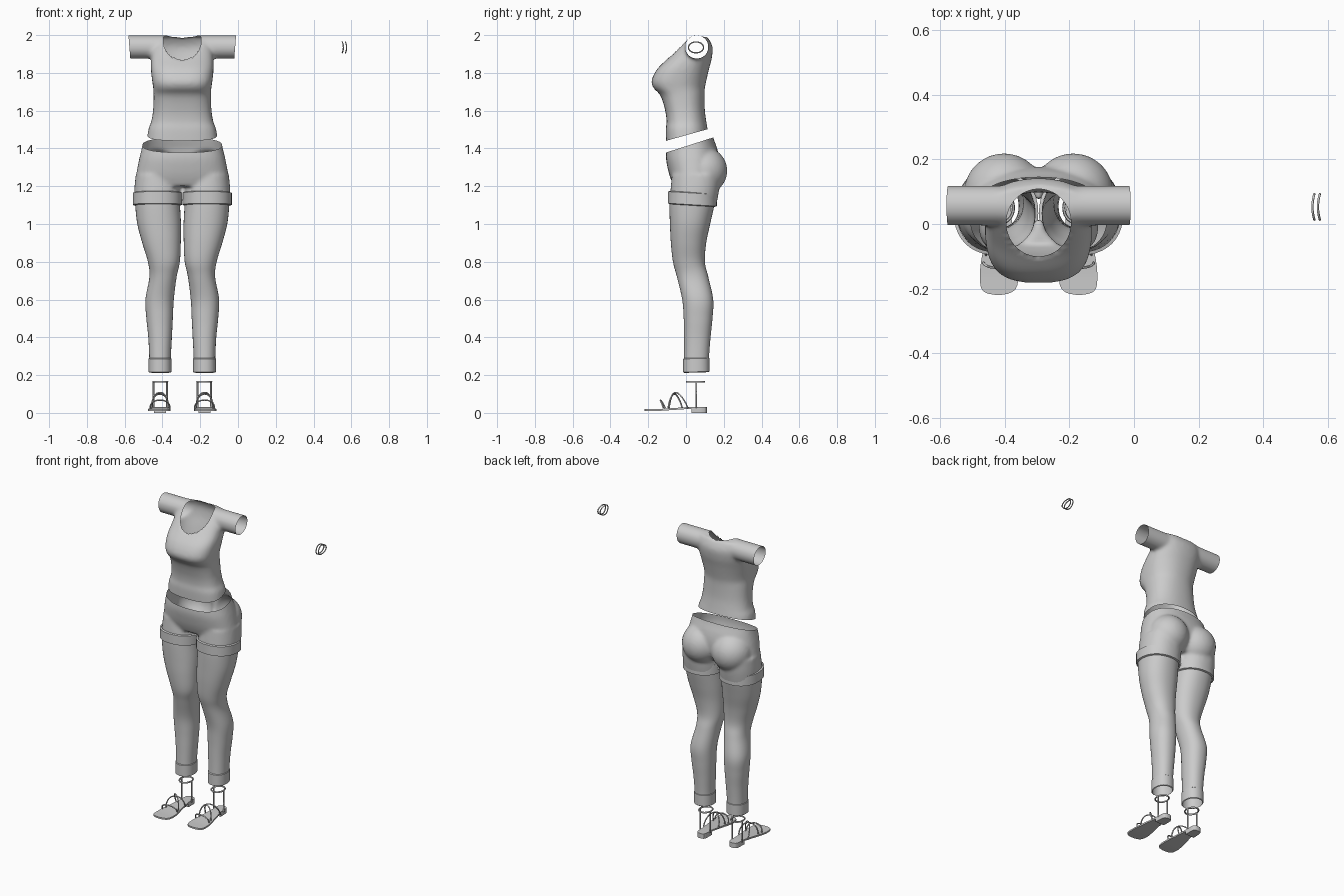
import bpy, bmesh, math
from mathutils import Matrix, Vector

CX = -0.295          # middle of the outfit
VOXEL = 0.01

if "Cube" in bpy.data.objects:
    bpy.data.objects.remove(bpy.data.objects["Cube"], do_unlink=True)

grey = bpy.data.materials.new("plain grey")
grey.use_nodes = True
grey.diffuse_color = (0.6, 0.6, 0.6, 1)
grey.node_tree.nodes["Principled BSDF"].inputs["Base Color"].default_value = grey.diffuse_color


def add_object(name, data):
    obj = bpy.data.objects.new(name, data)
    bpy.context.collection.objects.link(obj)
    data.materials.clear()
    data.materials.append(grey)
    return obj


def finish(name, bm, angle=40):
    mesh = bpy.data.meshes.new(name)
    bm.to_mesh(mesh)
    bm.free()
    obj = add_object(name, mesh)
    bpy.ops.object.select_all(action="DESELECT")
    obj.select_set(True)
    bpy.context.view_layer.objects.active = obj
    bpy.ops.object.shade_smooth_by_angle(angle=math.radians(angle))
    return obj


def spline(rows, steps):
    # smooth curve through the rows
    out = []
    for i in range(len(rows) - 1):
        quad = [rows[max(i - 1, 0)], rows[i], rows[i + 1], rows[min(i + 2, len(rows) - 1)]]
        for k in range(steps):
            t = k / steps
            out.append([b + t * ((c - a) / 2 + t * (a - 2.5 * b + 2 * c - d / 2
                        + t * (1.5 * (b - c) + (d - a) / 2))) for a, b, c, d in zip(*quad)])
    return out + [list(rows[-1])]


def loft(bm, rows, side=1, front_n=2.2, steps=4, cap=True, seg=40, loop=False, tilt=0):
    # rows: height, inner x, outer x, front y, back y
    rings = []
    for z, x0, x1, y0, y1 in (spline(rows, steps) if steps else rows):
        ring = []
        for k in range(seg):
            a = math.tau * k / seg
            c, s = math.cos(a), math.sin(a)
            p = 2 / (front_n if s < 0 else 2.2)
            x = (x0 + x1) / 2 + (x1 - x0) / 2 * math.copysign(abs(c) ** p, c)
            y = (y0 + y1) / 2 + (y1 - y0) / 2 * math.copysign(abs(s) ** p, s)
            ring.append(bm.verts.new((CX + side * x, y, z + tilt * y)))
        rings.append(ring)
    pairs = list(zip(rings, rings[1:])) + ([(rings[-1], rings[0])] if loop else [])
    for low, high in pairs:
        for k in range(seg):
            n = (k + 1) % seg
            bm.faces.new((low[k], low[n], high[n], high[k]))
    if cap:
        bm.faces.new(rings[0])
        bm.faces.new(rings[-1])
    bmesh.ops.recalc_face_normals(bm, faces=bm.faces)


def fuse(bm, smooth):
    # melt overlapping volumes into one soft skin
    mesh = bpy.data.meshes.new("volume")
    bm.to_mesh(mesh)
    bm.free()
    obj = add_object("volume", mesh)
    mod = obj.modifiers.new("Remesh", "REMESH")
    mod.mode, mod.voxel_size = "VOXEL", VOXEL
    mod = obj.modifiers.new("Smooth", "SMOOTH")
    mod.factor, mod.iterations = 0.5, smooth
    skin = bpy.data.meshes.new_from_object(obj.evaluated_get(bpy.context.evaluated_depsgraph_get()))
    bpy.data.objects.remove(obj, do_unlink=True)
    out = bmesh.new()
    out.from_mesh(skin)
    return out


def cut(bm, point, normal):
    geom = bm.verts[:] + bm.edges[:] + bm.faces[:]
    bmesh.ops.bisect_plane(bm, geom=geom, plane_co=point, plane_no=normal, clear_outer=True)


def centred(rows):
    return [(z, -w, w, f, b) for z, w, f, b in rows]


def strap(name, points, radius, cyclic=False):
    curve = bpy.data.curves.new(name, "CURVE")
    curve.dimensions = "3D"
    curve.bevel_depth, curve.bevel_resolution = radius, 1
    line = curve.splines.new("POLY")
    line.points.add(len(points) - 1)
    for p, co in zip(line.points, points):
        p.co = (*co, 1)
    line.use_cyclic_u = cyclic
    obj = add_object(name, curve)
    mesh = bpy.data.meshes.new_from_object(obj.evaluated_get(bpy.context.evaluated_depsgraph_get()))
    bpy.data.objects.remove(obj, do_unlink=True)
    bm = bmesh.new()
    bm.from_mesh(mesh)
    return finish(name, bm, 60)


# Shirt: torso and a sleeve tube, opened at hem, sleeves and neck
bm = bmesh.new()
loft(bm, centred([(1.41, .192, -.105, .13), (1.5, .18, -.107, .115), (1.54, .165, -.103, .108),
                  (1.6, .155, -.11, .1), (1.68, .152, -.135, .098), (1.72, .154, -.172, .1),
                  (1.76, .16, -.182, .108), (1.82, .166, -.153, .122), (1.88, .165, -.093, .137),
                  (1.94, .16, -.037, .14), (1.99, .15, .015, .115)]), front_n=2.8)
bmesh.ops.create_cone(bm, cap_ends=True, segments=32, radius1=.062, radius2=.062, depth=.66,
                      matrix=Matrix.Translation((CX, .057, 1.937)) @ Matrix.Rotation(math.pi / 2, 4, "Y"))
bm = fuse(bm, 8)
cut(bm, (CX, 0, 1.47), (0, .28, -1))
for s in (-1, 1):
    cut(bm, (CX + s * .28, 0, 1.937), (s, 0, -.08))


def neck(v):
    return math.hypot((v.co.x - CX) / .1, (v.co.y - .004) / .104)


for v in bm.verts:
    r = neck(v)
    if v.co.z > 1.8 and abs(r - 1) < .08:
        v.co.x = CX + (v.co.x - CX) / r
        v.co.y = .004 + (v.co.y - .004) / r
hole = [f for f in bm.faces if all(v.co.z > 1.8 and neck(v) < 1.001 for v in f.verts)]
bmesh.ops.delete(bm, geom=hole, context="FACES")
finish("shirt", bm, 70)

# Shorts: pelvis, seat and upper legs, opened at waist and legs
bm = bmesh.new()
loft(bm, centred([(1.5, .198, -.085, .135), (1.45, .205, -.095, .147), (1.4, .215, -.103, .165),
                  (1.35, .227, -.106, .175), (1.3, .237, -.098, .175), (1.25, .245, -.085, .165),
                  (1.2, .245, -.065, .13)]), front_n=2.5)
for s in (-1, 1):
    loft(bm, [(1.26, .025, .247, -.075, .18), (1.18, .008, .254, -.082, .175),
              (1.07, .008, .254, -.09, .155)], s)
    bmesh.ops.create_uvsphere(bm, u_segments=32, v_segments=20, radius=.125, matrix=Matrix.Translation(
        (CX + s * .107, .094, 1.282)))
bm = fuse(bm, 6)
cut(bm, (CX, 0, 1.412), (0, -.32, 1))
cut(bm, (CX, 0, 1.13), (0, -.08, -1))
finish("shorts", bm, 70)

leg = [(1.15, .012, .25, -.085, .155), (1.1, .012, .249, -.088, .15), (1, .007, .238, -.085, .128),
       (.9, .008, .212, -.08, .107), (.8, .013, .182, -.069, .1), (.72, .03, .174, -.048, .118),
       (.6, .045, .195, -.02, .144), (.5, .05, .19, -.012, .14), (.4, .055, .18, -.01, .13),
       (.3, .06, .175, -.01, .122), (.22, .06, .174, -.012, .12)]


def band(name, side, z0, z1, ring, thick, tilt):
    # folded cuff with an inner and an outer wall
    x0, x1, y0, y1 = ring
    inner = (x0 + thick, x1 - thick, y0 + thick, y1 - thick)
    bm = bmesh.new()
    loft(bm, [(z0, *inner), (z0 + .004, *ring), (z1 - .004, *ring), (z1, *inner)], side,
         steps=0, cap=False, loop=True, tilt=tilt)
    finish(name, bm)


# Sole outline as y, inner x, outer x
outline = spline([(.11, .105, .125), (.095, .087, .145), (.03, .085, .15), (-.05, .075, .165),
                  (-.13, .062, .18), (-.19, .066, .18), (-.212, .085, .165), (-.219, .115, .135)], 3)


def sole(name, side, rows, low, high):
    bm = bmesh.new()
    loops = []
    for height in (low, high):
        pts = [(o, y) for y, i, o in rows] + [(i, y) for y, i, o in reversed(rows)]
        loops.append([bm.verts.new((CX + side * x, y, height(y))) for x, y in pts])
    n = len(loops[0])
    for k in range(n):
        m = (k + 1) % n
        bm.faces.new((loops[0][k], loops[0][m], loops[1][m], loops[1][k]))
    half = n // 2
    for loop in loops:
        for k in range(half - 1):
            bm.faces.new((loop[k], loop[k + 1], loop[n - 2 - k], loop[n - 1 - k]))
    bmesh.ops.recalc_face_normals(bm, faces=bm.faces)
    finish(name, bm, 30)


def bed(y):
    return .02 + .012 * min(max((y + .15) / .18, 0), 1)


for s, tag in ((1, "left"), (-1, "right")):
    # Legging with cuffs
    bm = bmesh.new()
    loft(bm, leg, s, cap=False, steps=6)
    finish(tag + "_legging", bm, 70)
    band(tag + "_thigh_cuff", s, 1.1, 1.17, (.001, .262, -.096, .163), .01, -.06)
    band(tag + "_ankle_cuff", s, .212, .29, (.057, .178, -.015, .124), .005, .03)

    # Sandal sole and heel
    sole(tag + "_sole", s, outline, lambda y: bed(y) - .01, bed)
    sole(tag + "_heel", s, [r for r in outline if r[0] > .02], lambda y: 0, lambda y: .024)

    # Sandal straps
    def arch(name, y_out, y_mid, y_in, top, wide):
        pts = []
        for k in range(17):
            t = k / 16
            y = y_out + (y_in - y_out) * t + (y_mid - (y_out + y_in) / 2) * math.sin(math.pi * t)
            x = .118 + wide * math.cos(math.pi * t)
            pts.append((CX + s * x, y, .025 + (top - .025) * math.sin(math.pi * t) ** .8))
        strap(f"{tag}_{name}", pts, .004)

    arch("toe_strap", -.12, -.135, -.11, .068, .052)
    arch("instep_strap_front", -.095, -.062, -.02, .1, .045)
    arch("instep_strap_back", .01, -.055, -.09, .108, .043)
    ring = [(CX + s * .116 + .038 * math.cos(a), .05 + .046 * math.sin(a), .165)
            for a in (math.tau * k / 28 for k in range(28))]
    strap(tag + "_ankle_strap", ring, .005, True)
    for x, part in ((.08, "inner"), (.152, "outer")):
        strap(f"{tag}_{part}_upright", [(CX + s * x, .055, z) for z in (.025, .1, .165)], .005)

# Bracelet of two thin bands
for x, part in ((.555, "inner"), (.572, "outer")):
    ring = [(x + .003 * math.cos(2 * a), .053 + .04 * math.cos(a), 1.935 + .029 * math.sin(a))
            for a in (math.tau * k / 32 for k in range(32))]
    strap(part + "_bracelet_band", ring, .0035, True)
